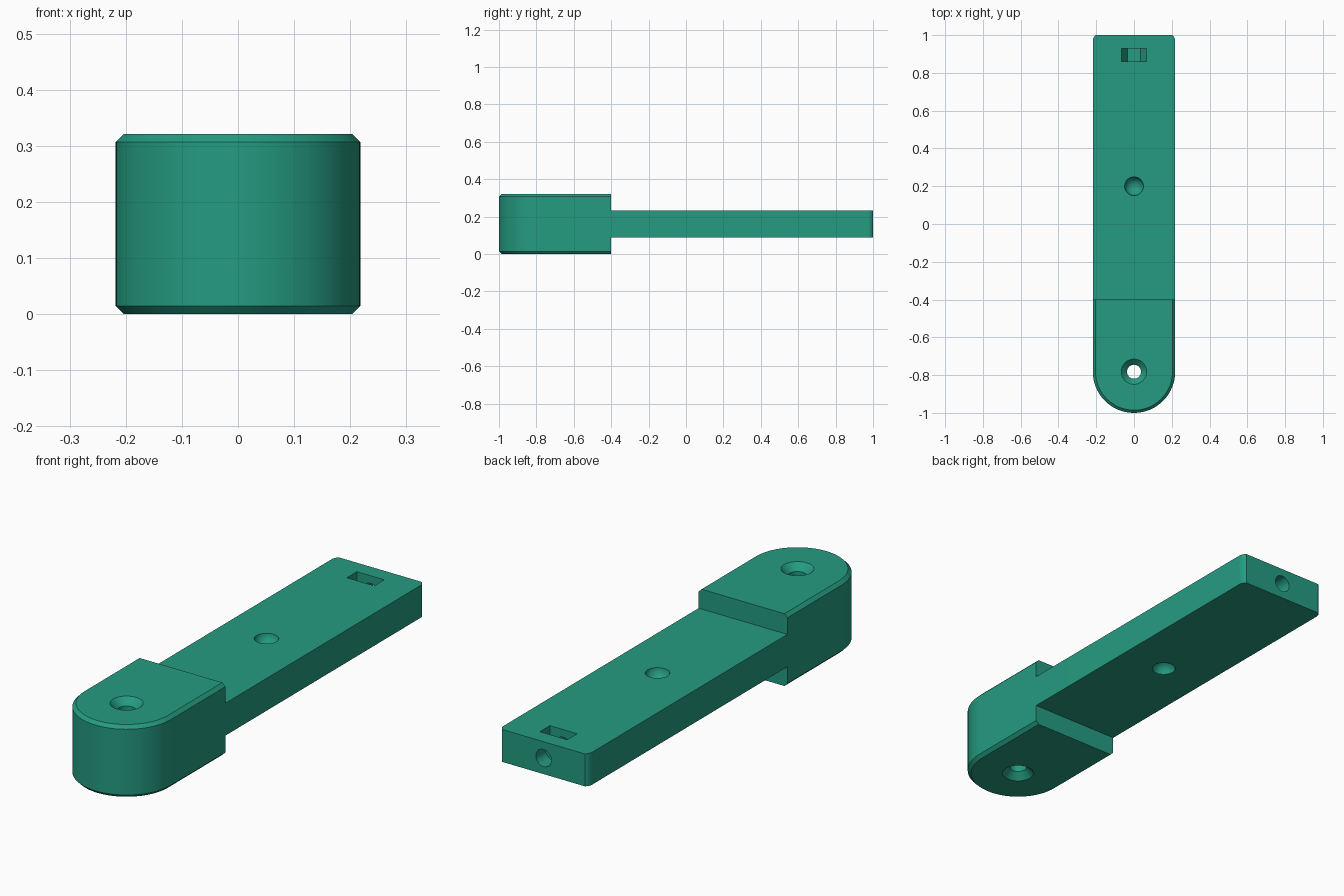
import bpy, bmesh, math
from mathutils import Matrix, Vector

if "Cube" in bpy.data.objects:
    bpy.data.objects.remove(bpy.data.objects["Cube"])

W = 0.218            # half width
H = 0.321            # head height
C = 0.0145           # head chamfer
MID = H / 2
T0, T1 = 0.089, 0.233    # tongue bottom and top
YC = -1 + W          # centre of the round end
STEP = -0.4          # back of the head

teal = bpy.data.materials.new("teal plastic")
teal.diffuse_color = (0.018, 0.33, 0.22, 1)
teal.use_nodes = True
teal.node_tree.nodes["Principled BSDF"].inputs["Base Color"].default_value = teal.diffuse_color


def stack(name, loops):
    """Solid skinned over closed loops with equal point counts."""
    bm = bmesh.new()
    rings = [[bm.verts.new(p) for p in loop] for loop in loops]
    n = len(rings[0])
    for a, b in zip(rings, rings[1:]):
        for i in range(n):
            j = (i + 1) % n
            bm.faces.new((a[i], a[j], b[j], b[i]))
    bm.faces.new(rings[0][::-1])
    bm.faces.new(rings[-1])
    bmesh.ops.recalc_face_normals(bm, faces=bm.faces)
    mesh = bpy.data.meshes.new(name)
    bm.to_mesh(mesh)
    bm.free()
    mesh.materials.append(teal)
    obj = bpy.data.objects.new(name, mesh)
    bpy.context.collection.objects.link(obj)
    return obj


def turned(name, profile, matrix, n=48):
    """Solid of revolution from (radius, height) pairs."""
    return stack(name, [[matrix @ Vector((r * math.cos(2 * math.pi * i / n),
                                          r * math.sin(2 * math.pi * i / n), z))
                         for i in range(n)] for r, z in profile])


def head_loop(r, z):
    arc = [math.pi + math.pi * i / 48 for i in range(49)]
    return ([(r * math.cos(a), YC + r * math.sin(a), z) for a in arc]
            + [(r, STEP, z), (-r, STEP, z)])


def tongue_loop(z):
    # small trimmed arcs on the two far corners
    r, n = 0.0375, 8
    arc = [math.radians(53.13) * i / n for i in range(n + 1)]
    right = [(W - r + r * math.cos(a), 0.97 + r * math.sin(a), z) for a in arc]
    left = [(-x, y, z) for x, y, z in reversed(right)]
    return [(-W, STEP - 0.1, z), (W, STEP - 0.1, z)] + right + left


# Chamfered head and flat tongue
arm = stack("arm", [head_loop(W - C, 0), head_loop(W, C),
                    head_loop(W, H - C), head_loop(W - C, H)])
tongue = stack("tongue", [tongue_loop(T0), tongue_loop(T1)])

# Pivot hole, countersunk on both sides
r0, r1, e = 0.037, 0.067, 0.02
d = r1 - r0
pivot = turned("pivot_hole", [(r1 + e, -e), (r0, d), (r0, H - d), (r1 + e, H + e)],
               Matrix.Translation((0, YC, 0)))

# Round dimples on the top and bottom of the tongue
R = 0.05
ball = [(max(R * math.sin(math.pi * i / 24), 0.0005), -R * math.cos(math.pi * i / 24))
        for i in range(25)]
dimples = [turned("dimple", ball, Matrix.Translation((0, 0.2, z)))
           for z in (T0 - 0.004, T1 + 0.004)]

# Nut slot: hexagonal floor, open at the top
hx, ap = 0.067, 0.058
hexa = [(-hx / 2, MID - ap), (hx / 2, MID - ap), (hx, MID), (hx, 0.3), (-hx, 0.3), (-hx, MID)]
slot = stack("nut_slot", [[(x, y, z) for x, z in hexa] for y in (0.86, 0.93)])

# Screw hole from the far end through the slot
screw = turned("screw_hole", [(0.038, 0), (0.038, 0.3)],
               Matrix.Translation((0, 0.76, MID)) @ Matrix.Rotation(-math.pi / 2, 4, 'X'))

# Join and cut
tools = [(tongue, 'UNION')] + [(o, 'DIFFERENCE') for o in [pivot, *dimples, slot, screw]]
for tool, op in tools:
    mod = arm.modifiers.new(tool.name, 'BOOLEAN')
    mod.operation, mod.object, mod.solver = op, tool, 'EXACT'
bpy.context.view_layer.objects.active = arm
arm.select_set(True)
for mod in list(arm.modifiers):
    bpy.ops.object.modifier_apply(modifier=mod.name)
for tool, _ in tools:
    bpy.data.objects.remove(tool)
bpy.ops.object.shade_smooth_by_angle(angle=math.radians(30))
